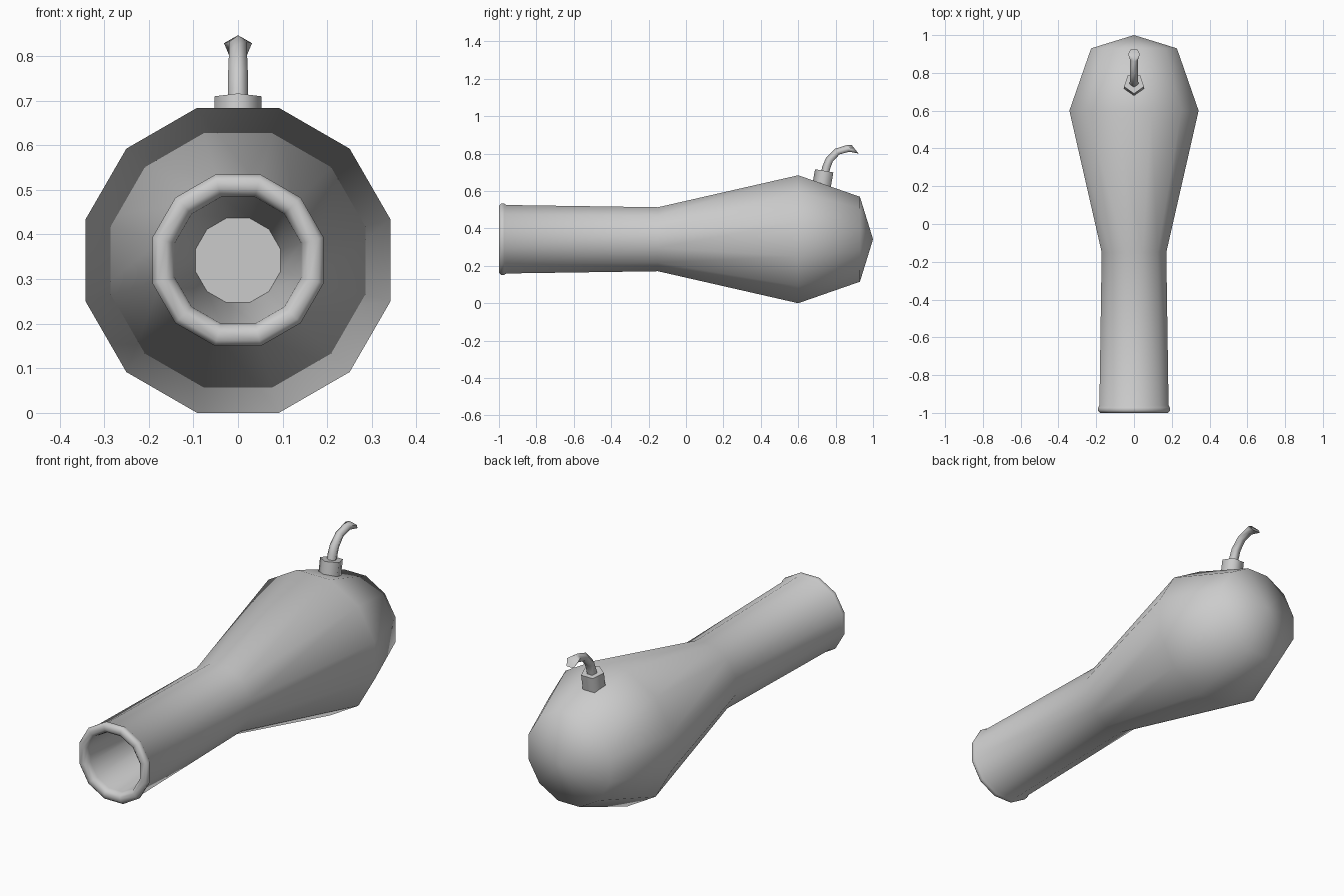
import bpy, bmesh
from math import sin, cos, pi, radians
from mathutils import Vector

if "Cube" in bpy.data.objects:
    bpy.data.objects.remove(bpy.data.objects["Cube"])


def loft(name, rings):
    """Join equal-sized rings of points into a skin, capping both ends."""
    bm = bmesh.new()
    loops = [[bm.verts.new(p) for p in ring] for ring in rings]
    n = len(loops[0])
    for a, b in zip(loops, loops[1:]):
        for i in range(n):
            j = (i + 1) % n
            bm.faces.new((a[i], a[j], b[j], b[i]))
    bm.faces.new(loops[0])
    bm.faces.new(loops[-1])
    bmesh.ops.remove_doubles(bm, verts=bm.verts, dist=0.0005)
    bmesh.ops.recalc_face_normals(bm, faces=bm.faces)
    mesh = bpy.data.meshes.new(name)
    bm.to_mesh(mesh)
    bm.free()
    obj = bpy.data.objects.new(name, mesh)
    bpy.context.collection.objects.link(obj)
    bpy.ops.object.select_all(action='DESELECT')
    obj.select_set(True)
    bpy.context.view_layer.objects.active = obj
    bpy.ops.object.shade_smooth_by_angle(angle=radians(75))
    return obj


def barrel_ring(y, apothem, sides=12, height=0.342):
    r = apothem / cos(pi / sides)
    angles = [2 * pi * (i + 0.5) / sides for i in range(sides)]
    return [Vector((r * cos(a), y, height + r * sin(a))) for a in angles]


def tilted_ring(y, z, tilt, r, sides=5):
    """Ring whose axis leans from +z towards +y by tilt degrees."""
    t = radians(tilt)
    angles = [2 * pi * i / sides - pi / 2 for i in range(sides)]
    return [Vector((r * cos(a), y + r * sin(a) * cos(t), z - r * sin(a) * sin(t)))
            for a in angles]


# Barrel: bore floor, out over the rounded lip, along the neck to the rear tip
profile = [(-0.30, 0.095), (-0.97, 0.142), (-0.99, 0.147), (-1.0, 0.160),
           (-1.0, 0.180), (-0.988, 0.192), (-0.972, 0.190), (-0.96, 0.183),
           (-0.15, 0.171), (0.60, 0.342), (0.93, 0.227)]
tip = [Vector((0, 1.0, 0.342))] * 12
bm_rings = [barrel_ring(y, a) for y, a in profile]
bm_rings.append([p + (tip[0] - p) * 0.9995 for p in bm_rings[-1]])
loft("barrel", bm_rings)

# Fuse collar, leaning back from the breech
loft("fuse_collar", [tilted_ring(0.727, 0.608, 9.6, 0.055),
                     tilted_ring(0.744, 0.707, 9.6, 0.055)])

# Curved fuse with a flared end
fuse_path = [(0.744, 0.69, 9.6, 0.024), (0.752, 0.725, 13, 0.024),
             (0.768, 0.765, 28, 0.023), (0.810, 0.809, 52, 0.021),
             (0.868, 0.826, 72, 0.021), (0.906, 0.821, 51, 0.033)]
loft("fuse", [tilted_ring(*p) for p in fuse_path])
